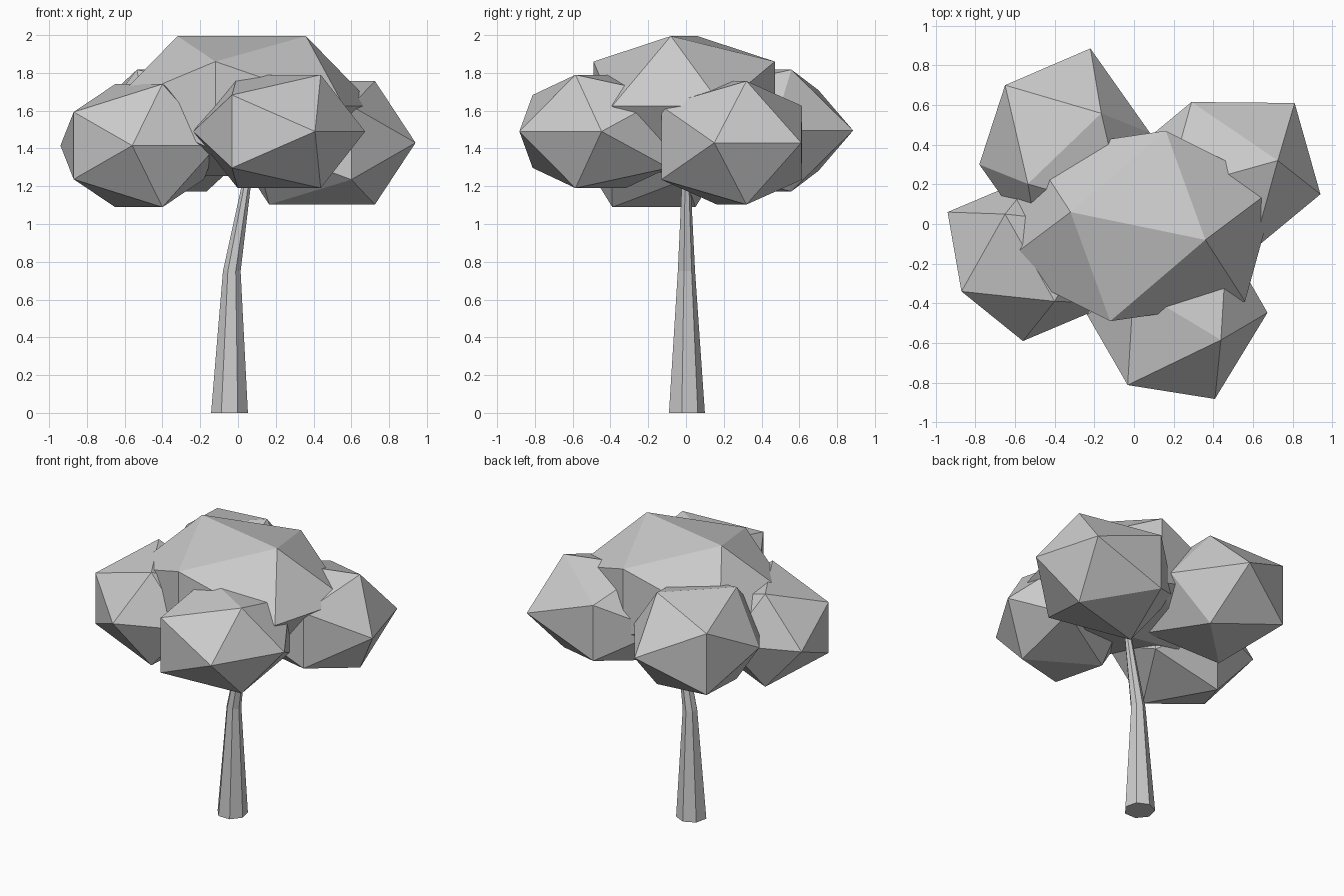
import bpy
import bmesh
from math import cos, sin, tau

# Remove the default cube
cube = bpy.data.objects.get("Cube")
if cube:
    bpy.data.objects.remove(cube, do_unlink=True)

# Single flat colour
grey = bpy.data.materials.new("plain grey")
grey.use_nodes = True
colour = (0.6, 0.6, 0.6, 1)
grey.diffuse_color = colour
grey.node_tree.nodes["Principled BSDF"].inputs["Base Color"].default_value = colour


def finish(bm, name):
    """Turn a bmesh into a flat-shaded object."""
    bmesh.ops.recalc_face_normals(bm, faces=bm.faces[:])
    mesh = bpy.data.meshes.new(name)
    bm.to_mesh(mesh)
    bm.free()
    mesh.materials.append(grey)
    obj = bpy.data.objects.new(name, mesh)
    bpy.context.collection.objects.link(obj)
    return obj


def leaf_clump(name, centre, side, top, rim_a, rim_b, low, high):
    """Stretched icosahedron: the hull of three crossed rectangles.

    side: offset of the upright edges, which reach low above and below.
    top: offset of the ends of the top and bottom edges, at height high.
    rim_a, rim_b: offsets of the corners around the middle.
    """
    bm = bmesh.new()
    cx, cy, cz = centre
    corners = [(side, low), (side, -low), (top, high), (top, -high),
               (rim_a, 0), (rim_b, 0)]
    for (dx, dy), dz in corners:
        for sign in (1, -1):
            bm.verts.new((cx + sign * dx, cy + sign * dy, cz + dz))
    bmesh.ops.convex_hull(bm, input=bm.verts[:])
    return finish(bm, name)


def trunk(name, rings, sides):
    """Loft of level polygon rings given as (x, z, radius)."""
    bm = bmesh.new()
    loops = []
    for x, z, radius in rings:
        angles = [tau * (i / sides + 0.25) for i in range(sides)]
        loops.append([bm.verts.new((x + radius * cos(a), radius * sin(a), z))
                      for a in angles])
    for lower, upper in zip(loops, loops[1:]):
        for i in range(sides):
            j = (i + 1) % sides
            bm.faces.new((lower[i], lower[j], upper[j], upper[i]))
    bm.faces.new(loops[0])
    bm.faces.new(loops[-1])
    return finish(bm, name)


# Bent, tapering trunk
trunk("trunk", [(-0.045, 0, 0.1), (-0.033, 0.75, 0.048), (0.06, 1.3, 0.02)], sides=7)

# Foliage: a wide crown over four lower clumps
leaf_clump("crown_foliage", centre=(0.02, -0.01, 1.625),
           side=(-0.14, -0.48), top=(0.34, -0.07),
           rim_a=(0.70, 0.20), rim_b=(0.54, -0.38), low=0.235, high=0.37)
leaf_clump("right_foliage", centre=(-0.525, -0.17, 1.415),
           side=(-0.345, -0.17), top=(0.125, -0.22),
           rim_a=(-0.415, 0.23), rim_b=(-0.035, -0.42), low=0.178, high=0.326)
leaf_clump("front_foliage", centre=(0.218, -0.452, 1.49),
           side=(-0.25, -0.36), top=(0.22, -0.133),
           rim_a=(0.19, -0.43), rim_b=(0.455, 0.005), low=0.193, high=0.30)
leaf_clump("left_foliage", centre=(0.445, 0.242, 1.43),
           side=(-0.155, 0.373), top=(0.28, 0.078),
           rim_a=(0.495, -0.092), rim_b=(0.365, 0.368), low=0.195, high=0.327)
leaf_clump("back_foliage", centre=(-0.35, 0.38, 1.495),
           side=(-0.30, 0.32), top=(0.185, 0.178),
           rim_a=(0.13, 0.505), rim_b=(-0.43, -0.08), low=0.215, high=0.322)
